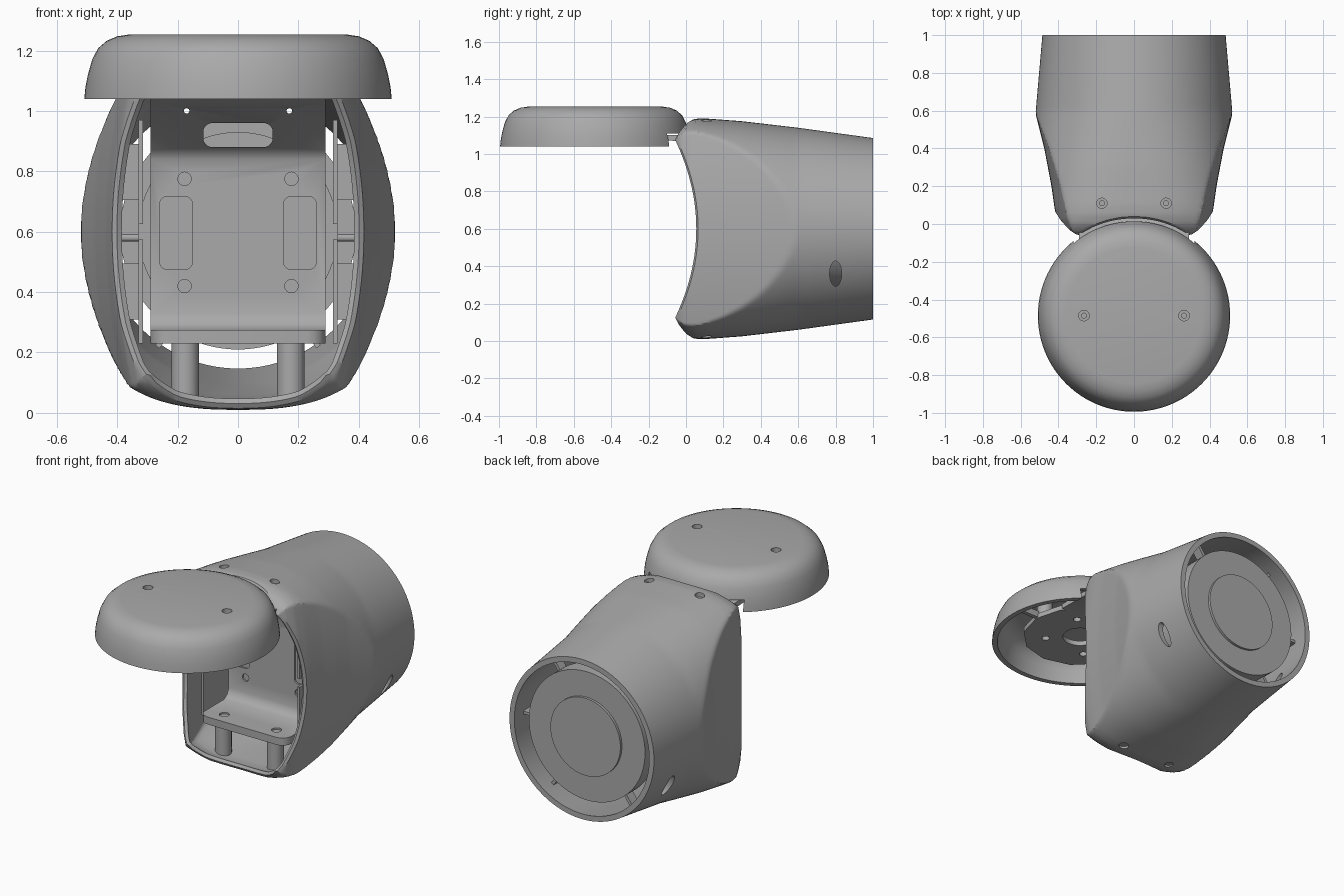
import bpy, bmesh, math
from mathutils import Matrix, Vector

if "Cube" in bpy.data.objects:
    bpy.data.objects.remove(bpy.data.objects["Cube"], do_unlink=True)

grey = bpy.data.materials.new("satin_grey")
grey.use_nodes = True
grey.diffuse_color = (0.4, 0.4, 0.4, 1)
grey.node_tree.nodes["Principled BSDF"].inputs["Base Color"].default_value = (0.4, 0.4, 0.4, 1)
MID = 0.6  # height of the housing axis
CAP_Y = -0.485


def finish(name, bm):
    bmesh.ops.remove_doubles(bm, verts=bm.verts, dist=1e-5)
    bmesh.ops.recalc_face_normals(bm, faces=bm.faces)
    mesh = bpy.data.meshes.new(name)
    bm.to_mesh(mesh)
    bm.free()
    mesh.materials.append(grey)
    obj = bpy.data.objects.new(name, mesh)
    bpy.context.collection.objects.link(obj)
    return obj


def smooth(obj, angle=35):
    bpy.ops.object.select_all(action="DESELECT")
    obj.select_set(True)
    bpy.context.view_layer.objects.active = obj
    bpy.ops.object.shade_smooth_by_angle(angle=math.radians(angle))


def skin(name, rings, wrap):
    bm = bmesh.new()
    rows = [[bm.verts.new(p) for p in ring] for ring in rings]
    count = len(rows[0])
    for i in range(len(rows) if wrap else len(rows) - 1):
        a, b = rows[i], rows[(i + 1) % len(rows)]
        for j in range(count):
            k = (j + 1) % count
            bm.faces.new((a[j], a[k], b[k], b[j]))
    return finish(name, bm)


def lathe(name, profile, y, wrap=False, steps=96):
    turns = [2 * math.pi * i / steps for i in range(steps)]
    return skin(name, [[(r * math.cos(t), y + r * math.sin(t), z) for t in turns]
                       for r, z in profile], wrap)


def rod(name, centre, radius, length, axis="z", sides=40, stretch=1):
    bm = bmesh.new()
    bmesh.ops.create_cone(bm, cap_ends=True, segments=sides, radius1=radius,
                          radius2=radius, depth=length)
    turn = {"z": Matrix(), "x": Matrix.Rotation(math.pi / 2, 4, "Y"),
            "y": Matrix.Rotation(math.pi / 2, 4, "X")}[axis]
    bm.transform(Matrix.Translation(centre) @ Matrix.Diagonal((1, 1, stretch, 1)) @ turn)
    return finish(name, bm)


def box(name, low, high, radius=0, axis=1):
    low, high = Vector(low), Vector(high)
    bm = bmesh.new()
    bmesh.ops.create_cube(bm, size=1)
    bm.transform(Matrix.Translation((low + high) / 2) @ Matrix.Diagonal((*(high - low), 1)))
    if radius:
        edges = [e for e in bm.edges
                 if abs((e.verts[0].co - e.verts[1].co)[axis]) > 1e-4]
        bmesh.ops.bevel(bm, geom=edges, offset=radius, segments=5, profile=0.5, affect="EDGES")
    return finish(name, bm)


def cut(obj, cutters):
    bpy.context.view_layer.objects.active = obj
    for tool in cutters:
        mod = obj.modifiers.new("cut", "BOOLEAN")
        mod.operation, mod.solver, mod.object = "DIFFERENCE", "EXACT", tool
        bpy.ops.object.modifier_apply(modifier=mod.name)
        bpy.data.objects.remove(tool, do_unlink=True)


def ramp(table, y):
    for (a, va), (b, vb) in zip(table, table[1:]):
        if y <= b:
            return va + (vb - va) * max(0, (y - a) / (b - a))
    return table[-1][1]


# Housing: round tapered tube, pinched by curved sides towards a scooped front rim
HALF_W = [(-0.06, 0.56), (0.2, 0.55), (0.6, 0.52), (1, 0.485)]
HALF_H = [(-0.06, 0.5), (-0.04, 0.54), (0, 0.573), (0.05, 0.588), (0.1, 0.59),
          (0.3, 0.575), (0.6, 0.54), (1, 0.485)]
SIDE = [(-0.06, 0.355), (-0.03, 0.385), (0.02, 0.408), (0.08, 0.42), (0.2, 0.437),
        (0.4, 0.475), (0.6, 0.525), (0.8, 0.6)]
ROUND = [(0, 2.8), (0.6, 2)]


def shell_point(angle, t, inset, push=0):
    c, s = math.cos(angle), math.sin(angle)
    y = t
    for _ in range(12):  # settle the rim position for this direction
        n = ramp(ROUND, y)
        x = (ramp(HALF_W, y) - inset) * math.copysign(abs(c) ** (2 / n), c)
        z = (ramp(HALF_H, y) - inset) * math.copysign(abs(s) ** (2 / n), s)
        limit = ramp(SIDE, y) - inset - 0.22 * z * z
        x = max(-limit, min(limit, x))
        scoop = -0.49 + math.sqrt(0.53 ** 2 - min(abs(x), 0.5) ** 2)
        rim = max(scoop, 0.065 - 0.5 * z * z, -0.06)
        y += 0.6 * (rim + (1 - rim) * t - y)
    return (x, y + push, MID + z)


angles = [2 * math.pi * i / 160 for i in range(160)]
levels = [(i / 44) ** 1.25 for i in range(45)]
rings = [[shell_point(a, t, 0) for a in angles] for t in levels]
rings += [[shell_point(a, t, 0.032) for a in angles] for t in reversed(levels)]
rings.append([shell_point(a, 0, 0.016, -0.01) for a in angles])
housing = skin("housing", rings, True)
cut(housing, [rod("screw_cutter", (s * 0.17, 0.11, MID), 0.027, 2) for s in (-1, 1)]
    + [rod("slot_cutter", (0, 0.8, 0.36), 0.032, 2, "x", stretch=2.1)])
smooth(housing, 30)

# Round cap, hollow below, with a notch for the bracket
cap = lathe("cap", [(0, 1.253), (0.36, 1.253), (0.4, 1.247), (0.435, 1.232), (0.463, 1.208),
                    (0.483, 1.17), (0.497, 1.12), (0.505, 1.08), (0.509, 1.04), (0.478, 1.04),
                    (0.466, 1.12), (0.45, 1.17), (0.41, 1.21), (0.36, 1.22), (0, 1.22)], CAP_Y)
cut(cap, [rod("hole_cutter", (s * 0.265, CAP_Y, 1.25), 0.028, 0.2) for s in (-1, 1)]
    + [box("notch_cutter", (-0.32, -0.25, 1), (0.32, 0.2, 1.11))])
smooth(cap)

# Mounting plate and standoffs inside the cap
plate = rod("cap_mount_plate", (0, CAP_Y, 1.09), 0.33, 0.03, sides=12)
cut(plate, [rod("bore_cutter", (0, CAP_Y, 1.09), 0.1, 0.2)]
    + [rod("bolt_cutter", (0.2 * math.cos(a), CAP_Y + 0.2 * math.sin(a), 1.09), 0.022, 0.2)
       for a in [math.pi * (0.25 + k / 2) for k in range(4)]])
for s, side in ((1, "left"), (-1, "right")):
    post = rod(side + "_cap_standoff", (s * 0.265, CAP_Y, 1.162), 0.045, 0.118)
    cut(post, [rod("bore_cutter", (s * 0.265, CAP_Y, 1.2), 0.013, 0.2)])
    smooth(post)
    box(side + "_cap_rib", (min(s * 0.32, s * 0.475), CAP_Y - 0.012, 1.08),
        (max(s * 0.32, s * 0.475), CAP_Y + 0.012, 1.12))

# Bent bracket: tray, back plate, sloping ceiling and tongue into the cap
path = [(0.04, 0.23), (0.33, 0.23), (0.36, 0.27), (0.36, 0.86), (0.34, 0.895), (0.06, 1.06),
        (-0.02, 1.1), (-0.3, 1.105), (-0.3, 1.075), (-0.04, 1.07), (0.04, 1.03), (0.305, 0.87),
        (0.325, 0.84), (0.325, 0.33), (0.31, 0.295), (0.28, 0.275), (0.04, 0.275)]
bm = bmesh.new()
face = bm.faces.new([bm.verts.new((-0.29, y, z)) for y, z in path])
moved = bmesh.ops.extrude_face_region(bm, geom=[face])["geom"]
bmesh.ops.translate(bm, vec=(0.58, 0, 0), verts=[v for v in moved if isinstance(v, bmesh.types.BMVert)])
corners = [e for e in bm.edges if all(v.co.y < 0.045 and v.co.z < 0.3 for v in e.verts)
           and abs(e.verts[0].co.z - e.verts[1].co.z) > 0.01]
bmesh.ops.bevel(bm, geom=corners, offset=0.06, segments=4, profile=0.5, affect="EDGES")
bracket = finish("bracket", bm)
tools = [box("window_cutter", (-0.115, 0.1, 0.88), (0.115, 0.5, 0.96), 0.03)]
for s in (-1, 1):
    tools += [rod("recess_cutter", (s * 0.177, 0.325, z), 0.022, 0.02, "y") for z in (0.42, 0.775)]
    tools.append(box("pocket_cutter", (s * 0.205 - 0.054, 0.3, 0.475),
                     (s * 0.205 + 0.054, 0.335, 0.717), 0.025))
    tools.append(rod("tray_cutter", (s * 0.175, 0.12, 0.28), 0.028, 0.03))
    tools.append(rod("ceiling_cutter", (s * 0.17, 0.1, 1.0), 0.009, 0.15, "y", sides=16))
cut(bracket, tools)
smooth(bracket)

# Posts, slotted side rails and small hinge bosses
for s, side in ((1, "left"), (-1, "right")):
    smooth(rod(side + "_lower_post", (s * 0.175, 0.11, 0.132), 0.046, 0.2))
    post = rod(side + "_upper_post", (s * 0.17, 0.11, 1.09), 0.045, 0.13)
    cut(post, [rod("bore_cutter", (s * 0.17, 0.11, 1.14), 0.013, 0.1)])
    smooth(post)
    for part, low, high in (("lower", 0.23, 0.575), ("upper", 0.625, 0.97)):
        a, b = sorted((s * 0.315, s * 0.33))
        box(side + "_" + part + "_rail", (a, 0.12, low), (b, 0.5, high))
        a, b = sorted((s * 0.33, s * 0.395))
        box(side + "_" + part + "_flange", (a, 0.3, low + 0.08), (b, 0.33, high - 0.08))
    rod(side + "_hinge_boss", (s * 0.365, 0.2, MID - 0.02), 0.012, 0.07, "x", sides=20)

# Drive unit with stepped round faces at the rear, held by ribs
for name, radius, start, end in (("drive_body", 0.33, 0.36, 0.88), ("drive_rim", 0.39, 0.84, 0.95),
                                 ("rear_disc", 0.235, 0.94, 0.965)):
    smooth(rod(name, (0, (start + end) / 2, MID), radius, end - start, "y", sides=96))
for i, degrees in enumerate((0, 55, 125, 180, 235, 305)):
    rib = box("drive_rib_%d" % (i + 1), (0.37, 0.84, -0.009), (0.465, 0.9, 0.009))
    rib.data.transform(Matrix.Translation((0, 0, MID)) @ Matrix.Rotation(math.radians(degrees), 4, "Y"))
